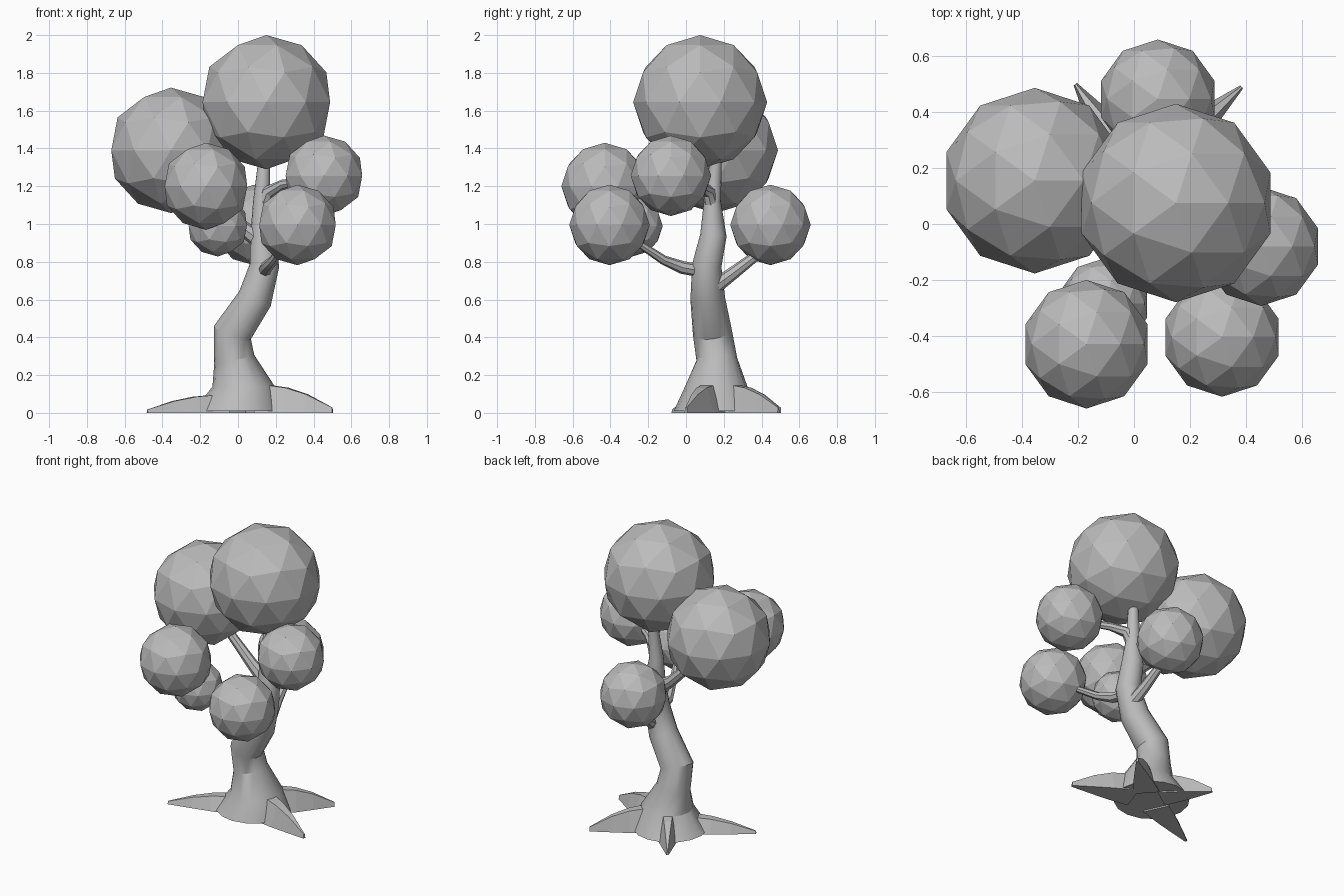
import bpy, bmesh, math
from mathutils import Vector

if "Cube" in bpy.data.objects:
    bpy.data.objects.remove(bpy.data.objects["Cube"])

grey = bpy.data.materials.new("plain_grey")
grey.diffuse_color = (0.5, 0.5, 0.5, 1)
grey.use_nodes = True
grey.node_tree.nodes["Principled BSDF"].inputs["Base Color"].default_value = grey.diffuse_color


def finish(name, bm, smooth=None):
    """Turn a bmesh into a coloured, shaded object."""
    bmesh.ops.recalc_face_normals(bm, faces=bm.faces)
    mesh = bpy.data.meshes.new(name)
    bm.to_mesh(mesh)
    bm.free()
    mesh.materials.append(grey)
    obj = bpy.data.objects.new(name, mesh)
    bpy.context.collection.objects.link(obj)
    if smooth:
        bpy.ops.object.select_all(action='DESELECT')
        obj.select_set(True)
        bpy.context.view_layer.objects.active = obj
        bpy.ops.object.shade_smooth_by_angle(angle=math.radians(smooth))


def skin(bm, rings):
    """Bridge equal rings of points and cap both ends."""
    loops = [[bm.verts.new(p) for p in ring] for ring in rings]
    n = len(loops[0])
    for a, b in zip(loops, loops[1:]):
        for i in range(n):
            j = (i + 1) % n
            bm.faces.new((a[i], a[j], b[j], b[i]))
    bm.faces.new(loops[0][::-1])
    bm.faces.new(loops[-1])


def limb(name, path, sides, flat_base=False):
    """Tapered tube through (x, y, z, radius) points, rings square to the path."""
    pts = [Vector(p[:3]) for p in path]
    rings = []
    for k, p in enumerate(pts):
        d = (pts[min(k + 1, len(pts) - 1)] - pts[max(k - 1, 0)]).normalized()
        if flat_base and k < 2:
            d = Vector((0, 0, 1))
        ref = Vector((0, 1, 0)) if abs(d.y) < 0.75 else Vector((1, 0, 0))
        u = ref.cross(d).normalized()
        v = d.cross(u)
        r = path[k][3]
        rings.append([p + r * (math.cos(t) * u + math.sin(t) * v)
                      for t in (2 * math.pi * i / sides for i in range(sides))])
    bm = bmesh.new()
    skin(bm, rings)
    finish(name, bm, 30)


# Bent trunk with a flared foot
limb("trunk", [(0.0, 0.17, 0.01, 0.235), (0.03, 0.16, 0.14, 0.165),
               (-0.02, 0.163, 0.285, 0.108), (-0.03, 0.14, 0.425, 0.104),
               (0.09, 0.115, 0.605, 0.092), (0.14, 0.11, 0.78, 0.078),
               (0.135, 0.145, 0.94, 0.07), (0.125, 0.14, 1.12, 0.045),
               (0.14, 0.16, 1.36, 0.03)], 16, True)

# Branches reaching into the leaf clumps
limb("front_branch", [(0.14, 0.09, 0.75, 0.035), (0.15, -0.02, 0.77, 0.034),
                      (0.19, -0.12, 0.81, 0.025), (0.27, -0.3, 0.93, 0.018)], 8)
limb("back_branch", [(0.14, 0.14, 0.66, 0.042), (0.12, 0.25, 0.74, 0.034),
                     (0.1, 0.42, 0.87, 0.024)], 8)
limb("right_branch", [(0.125, 0.14, 1.08, 0.04), (0.16, 0.12, 1.17, 0.036),
                      (0.24, 0.06, 1.21, 0.026), (0.38, -0.03, 1.23, 0.02)], 8)
limb("left_branch", [(0.13, 0.14, 0.9, 0.05), (0.0, 0.15, 1.0, 0.036),
                     (-0.2, 0.15, 1.2, 0.026)], 8)

# Pointed roots: tip position, ridge height, half width
for name, tip, height, width in (("right_root", (0.5, 0.0), 0.14, 0.09),
                                 ("left_root", (-0.48, -0.07), 0.09, 0.08),
                                 ("back_right_root", (0.385, 0.49), 0.14, 0.075),
                                 ("back_left_root", (-0.21, 0.5), 0.14, 0.075)):
    start = Vector((0.02, 0.165, 0))
    run = Vector((*tip, 0)) - start
    side = Vector((-run.y, run.x, 0)).normalized()
    rings = []
    for t, h, w in ((0.2, 1.1, 1.1), (0.5, 0.95, 0.8), (0.72, 0.7, 0.5), (1, 0.2, 0.1)):
        c = start + run * t
        rings.append([c + side * (s * width * w) + Vector((0, 0, z))
                      for s, z in ((-1, 0), (1, 0), (0.4, height * h), (-0.4, height * h))])
    bm = bmesh.new()
    skin(bm, rings)
    finish(name, bm)

# Faceted leaf clumps: x, y, z, radius
for name, x, y, z, r in (("top_leaves", 0.15, 0.075, 1.645, 0.355),
                         ("left_leaves", -0.355, 0.155, 1.39, 0.332),
                         ("front_left_leaves", -0.17, -0.43, 1.2, 0.23),
                         ("front_right_leaves", 0.315, -0.405, 0.995, 0.213),
                         ("right_leaves", 0.455, -0.08, 1.255, 0.213),
                         ("back_leaves", 0.085, 0.447, 0.995, 0.213),
                         ("small_leaves", -0.107, -0.285, 0.99, 0.162)):
    bm = bmesh.new()
    bmesh.ops.create_icosphere(bm, subdivisions=2, radius=r)
    bmesh.ops.translate(bm, vec=(x, y, z), verts=bm.verts)
    finish(name, bm)
